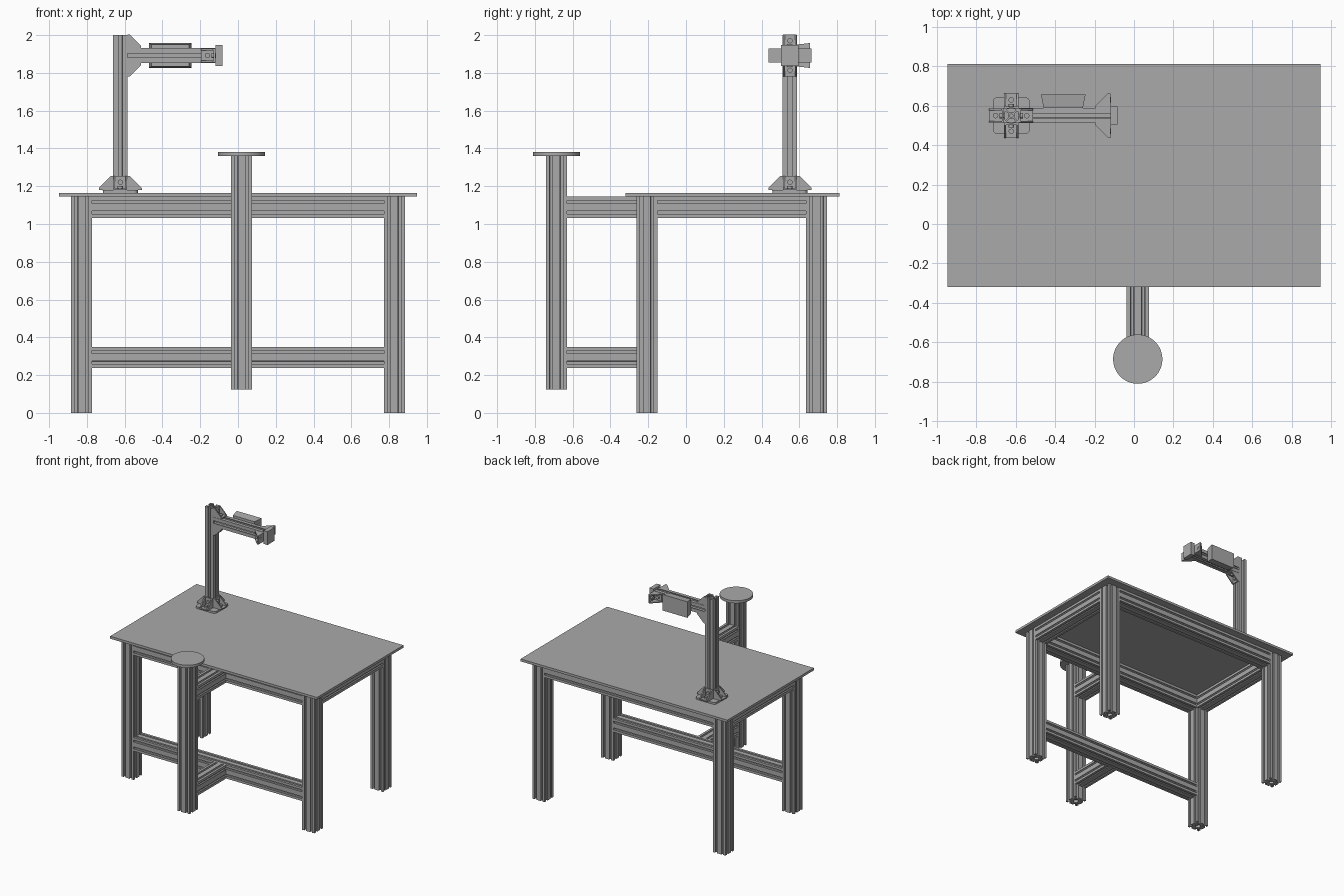
import bpy
import bmesh
import math
from mathutils import Matrix, Vector

cube = bpy.data.objects.get("Cube")
if cube:
    bpy.data.objects.remove(cube)

GREY = (0.4, 0.4, 0.4, 1)
grey = bpy.data.materials.new("workshop_grey")
grey.use_nodes = True
grey.diffuse_color = GREY
grey.node_tree.nodes["Principled BSDF"].inputs["Base Color"].default_value = GREY

X, Y, Z = Vector((1, 0, 0)), Vector((0, 1, 0)), Vector((0, 0, 1))


def add(name, mesh, matrix=Matrix()):
    mesh.materials.clear()
    mesh.materials.append(grey)
    mesh.transform(matrix)
    ob = bpy.data.objects.new(name, mesh)
    bpy.context.scene.collection.objects.link(ob)
    return ob


def frame(a, b, c, origin):
    m = Matrix((a, b, c)).transposed().to_4x4()
    m.translation = origin
    return m


def finish(name, bm, matrix=Matrix()):
    bm.transform(matrix)
    bmesh.ops.recalc_face_normals(bm, faces=bm.faces)
    mesh = bpy.data.meshes.new(name)
    bm.to_mesh(mesh)
    bm.free()
    return add(name, mesh)


def prism(bm, pts, low, high):
    face = bm.faces.new([bm.verts.new((x, y, low)) for x, y in pts])
    new = bmesh.ops.extrude_face_region(bm, geom=[face])["geom"]
    verts = [v for v in new if isinstance(v, bmesh.types.BMVert)]
    bmesh.ops.translate(bm, verts=verts, vec=(0, 0, high - low))


def box(name, lo, hi):
    bm = bmesh.new()
    prism(bm, [(lo[0], lo[1]), (hi[0], lo[1]), (hi[0], hi[1]), (lo[0], hi[1])], lo[2], hi[2])
    return finish(name, bm)


def circle(cx, cy, r, n=12):
    return [(cx + r * math.cos(math.tau * i / n), cy + r * math.sin(math.tau * i / n)) for i in range(n)]


# Slotted aluminium section: half width and depth of a T slot, per cell
SLOT = [(0.14, 0), (0.14, 0.07), (0.27, 0.07), (0.27, 0.15), (0.13, 0.3)]


def section(size, cells):
    cell, half = size / cells, size / 2
    side = [(-half, -half)]
    for i in range(cells):
        mid = -half + (i + 0.5) * cell
        side += [(mid - w * cell, -half + d * cell) for w, d in SLOT]
        side += [(mid + w * cell, -half + d * cell) for w, d in reversed(SLOT)]
    outline = []
    for _ in range(4):
        outline += side
        side = [(-y, x) for x, y in side]
    loops = [outline]
    mids = [-half + (i + 0.5) * cell for i in range(cells)]
    loops += [circle(x, y, 0.11 * cell) for x in mids for y in mids]
    if cells == 2:
        loops.append(circle(0, 0, 0.42 * cell, 4))
    return loops


def extrusion(name, size, cells, start, end):
    start, end = Vector(start), Vector(end)
    axis = (end - start).normalized()
    side = Y if abs(axis.x) > 0.5 else X
    curve = bpy.data.curves.new(name, "CURVE")
    curve.dimensions = "2D"
    curve.fill_mode = "BOTH"
    curve.extrude = (end - start).length / 2
    for loop in section(size, cells):
        spline = curve.splines.new("POLY")
        spline.points.add(len(loop) - 1)
        for p, (x, y) in zip(spline.points, loop):
            p.co = (x, y, 0, 1)
        spline.use_cyclic_u = True
    temp = bpy.data.objects.new("profile_helper", curve)
    bpy.context.scene.collection.objects.link(temp)
    deps = bpy.context.evaluated_depsgraph_get()
    mesh = bpy.data.meshes.new_from_object(temp.evaluated_get(deps))
    bpy.data.objects.remove(temp)
    for poly in mesh.polygons:
        poly.use_smooth = False
    return add(name, mesh, frame(side, axis.cross(side), axis, (start + end) / 2))


def gusset(name, corner, a, b, size=0.075, width=0.072):
    """Angle bracket: two flanges along a and b, two triangular cheeks, bolts."""
    bm = bmesh.new()
    t, h = 0.009, width / 2
    prism(bm, [(0, 0), (size, 0), (size, t), (0, t)], -h, h)
    prism(bm, [(0, t), (t, t), (t, size), (0, size)], -h, h)
    cheek = [(t, t), (size, t), (size, 1.3 * t), (1.3 * t, size), (t, size)]
    for z in (-h, h - t):
        prism(bm, cheek, z, z + t)
    for turn in (Matrix.Rotation(math.pi / 2, 4, "Y"), Matrix.Rotation(-math.pi / 2, 4, "X")):
        centre = Vector((t, size * 0.55, 0)) if turn[0][2] else Vector((size * 0.55, t, 0))
        bmesh.ops.create_cone(bm, cap_ends=True, segments=12, radius1=0.014, radius2=0.014,
                              depth=0.024, matrix=Matrix.Translation(centre) @ turn)
    return finish(name, bm, frame(a, b, a.cross(b), corner))


# Table
TOP, LEG = 1.145, 0.112
LX, FRONT, BACK = 0.828, -0.207, 0.691
H = LEG / 2
UPPER, LOWER = TOP - H, 0.294
box("table_top", (-0.948, -0.32, TOP), (0.948, 0.812, 1.165))
for side, s in (("left", 1), ("right", -1)):
    for end, y in (("front", FRONT), ("back", BACK)):
        extrusion(f"{side}_{end}_leg", LEG, 2, (s * LX, y, 0), (s * LX, y, TOP))
    extrusion(f"{side}_top_rail", LEG, 2, (s * LX, FRONT + H, UPPER), (s * LX, BACK - H, UPPER))
for name, y, z in (("front_top_rail", FRONT, UPPER), ("back_top_rail", BACK, UPPER),
                   ("front_low_rail", FRONT, LOWER)):
    extrusion(name, LEG, 2, (H - LX, y, z), (LX - H, y, z))

# Front pedestal with round plate
PX, PY = 0.019, -0.686
extrusion("pedestal_post", LEG, 2, (PX, PY, 0.125), (PX, PY, 1.36))
for name, z in (("pedestal_upper_link", UPPER), ("pedestal_lower_link", LOWER)):
    extrusion(name, LEG, 2, (PX, PY + H, z), (PX, FRONT - H, z))
bm = bmesh.new()
prism(bm, circle(PX, PY, 0.125, 64), 1.36, 1.382)
disc = finish("pedestal_plate", bm)

# Mast on a rounded base plate, braced on four sides
MX, MY, W = -0.623, 0.55, 0.077
MAST = Vector((MX, MY, 0))
base = box("mast_base_plate", (MX - 0.093, MY - 0.093, 1.165), (MX + 0.093, MY + 0.093, 1.18))
bm = bmesh.new()
bm.from_mesh(base.data)
uprights = [e for e in bm.edges if abs(e.verts[0].co.z - e.verts[1].co.z) > 0.01]
bmesh.ops.bevel(bm, geom=uprights, offset=0.022, segments=5, profile=0.5, affect="EDGES")
bm.to_mesh(base.data)
bm.free()
extrusion("mast", W, 1, (MX, MY, 1.18), (MX, MY, 2))
for name, d in (("left", X), ("right", -X), ("front", -Y), ("back", Y)):
    gusset(f"mast_{name}_brace", MAST + d * W / 2 + Z * 1.18, d, Z)

# Arm with braces at both ends
AZ, END = 1.892, -0.12
extrusion("arm", W, 1, (MX + W / 2, MY, AZ), (END, MY, AZ))
for name, d in (("upper", Z), ("lower", -Z)):
    gusset(f"arm_{name}_brace", Vector((MX + W / 2, MY, AZ)) + d * W / 2, X, d, 0.072)
for name, d in (("front", -Y), ("back", Y)):
    gusset(f"arm_end_{name}_brace", Vector((END, MY, AZ)) + d * W / 2, -X, d)
box("arm_end_block", (END, MY - 0.046, AZ - 0.055), (-0.083, MY + 0.046, AZ + 0.055))

# Flared housing on the back of the arm
bm = bmesh.new()
bmesh.ops.create_cube(bm, size=1)
for v in bm.verts:
    flare = 1 if v.co.y > 0 else 0.88
    v.co = (-0.359 + v.co.x * 0.226 * flare, MY + W / 2 + 0.034 + v.co.y * 0.068,
            AZ + v.co.z * 0.132 * flare)
finish("arm_housing", bm)

# Smooth the round plate only
bpy.ops.object.select_all(action="DESELECT")
disc.select_set(True)
bpy.context.view_layer.objects.active = disc
bpy.ops.object.shade_smooth_by_angle()
